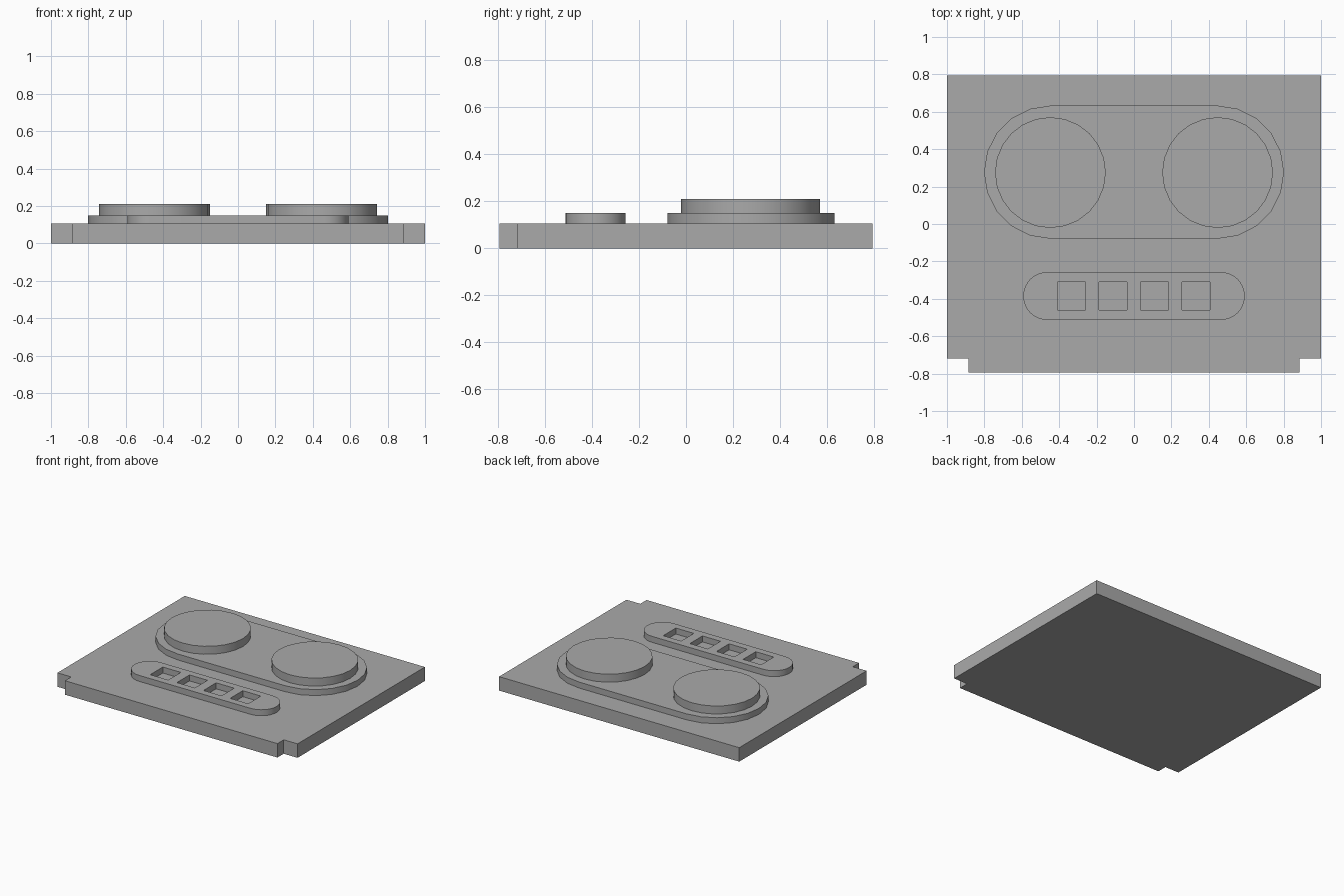
import bpy, bmesh
from math import pi, sin, cos

cube = bpy.data.objects.get("Cube")
if cube:
    bpy.data.objects.remove(cube, do_unlink=True)

GREY = (0.4, 0.4, 0.4, 1)
mat = bpy.data.materials.new("plain grey")
mat.use_nodes = True
mat.diffuse_color = GREY
mat.node_tree.nodes["Principled BSDF"].inputs["Base Color"].default_value = GREY


def extrude(name, outline, z0, z1, smooth=False):
    """Solid prism from a counter-clockwise outline."""
    bm = bmesh.new()
    low = [bm.verts.new((x, y, z0)) for x, y in outline]
    high = [bm.verts.new((x, y, z1)) for x, y in outline]
    bm.faces.new(low[::-1])
    bm.faces.new(high)
    n = len(outline)
    for i in range(n):
        j = (i + 1) % n
        bm.faces.new((low[i], low[j], high[j], high[i]))
    mesh = bpy.data.meshes.new(name)
    bm.to_mesh(mesh)
    bm.free()
    mesh.materials.append(mat)
    obj = bpy.data.objects.new(name, mesh)
    bpy.context.collection.objects.link(obj)
    if smooth:
        bpy.ops.object.select_all(action="DESELECT")
        obj.select_set(True)
        bpy.context.view_layer.objects.active = obj
        bpy.ops.object.shade_smooth_by_angle(angle=pi / 6)
    return obj


def arc(cx, cy, r, start, sweep, steps):
    return [(cx + r * cos(start + sweep * i / steps),
             cy + r * sin(start + sweep * i / steps)) for i in range(steps + 1)]


def pill(half_length, cy, r, steps):
    c = half_length - r
    return arc(c, cy, r, -pi / 2, pi, steps) + arc(-c, cy, r, pi / 2, pi, steps)


def rectangle(cx, cy, h):
    return [(cx - h, cy - h), (cx + h, cy - h), (cx + h, cy + h), (cx - h, cy + h)]


# Base slab with notched front corners
BASE, STEP, TOP = 0.105, 0.15, 0.21
right_edge = [(0.885, -0.795), (0.885, -0.72), (1, -0.72), (1, 0.795)]
base = extrude("base_slab", right_edge + [(-x, y) for x, y in right_edge[::-1]], 0, BASE)

# Raised platform and its two round pads
extrude("pad_platform", pill(0.802, 0.277, 0.356, 10), BASE, STEP, True)
for side, x in (("left", 0.447), ("right", -0.447)):
    extrude(side + "_round_pad", arc(x, 0.275, 0.296, 0, 2 * pi, 24)[:-1], STEP, TOP, True)

# Control strip with four square pockets
strip = extrude("control_strip", pill(0.592, -0.385, 0.128, 16), BASE, STEP, True)
for i in range(4):
    cutter = extrude("pocket_cutter", rectangle(-0.334 + 0.222 * i, -0.385, 0.075), 0.09, 0.2)
    cutter.hide_render = True
    bpy.ops.object.select_all(action="DESELECT")
    bpy.context.view_layer.objects.active = strip
    cut = strip.modifiers.new("pocket", "BOOLEAN")
    cut.operation = "DIFFERENCE"
    cut.solver = "EXACT"
    cut.object = cutter
    bpy.ops.object.modifier_apply(modifier=cut.name)
    bpy.data.objects.remove(cutter, do_unlink=True)
